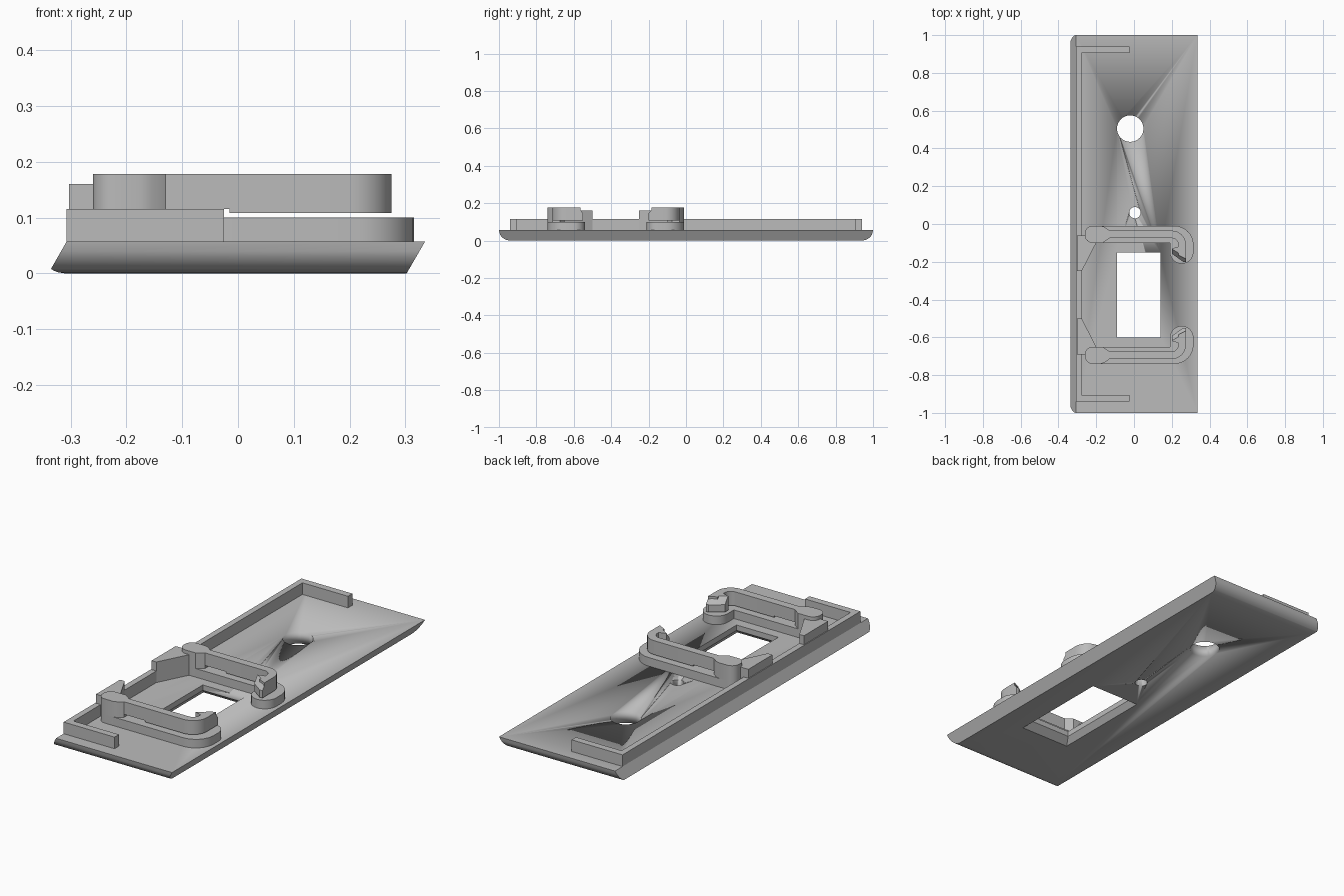
import bpy, bmesh, math

if "Cube" in bpy.data.objects:
    bpy.data.objects.remove(bpy.data.objects["Cube"])

grey = bpy.data.materials.new("plain grey")
grey.diffuse_color = (0.5, 0.5, 0.5, 1)
grey.use_nodes = True
grey.node_tree.nodes["Principled BSDF"].inputs["Base Color"].default_value = grey.diffuse_color


def finish(name, bm, smooth=True):
    bmesh.ops.recalc_face_normals(bm, faces=bm.faces[:])
    me = bpy.data.meshes.new(name)
    bm.to_mesh(me)
    bm.free()
    me.materials.append(grey)
    ob = bpy.data.objects.new(name, me)
    bpy.context.collection.objects.link(ob)
    if smooth:
        bpy.ops.object.select_all(action='DESELECT')
        ob.select_set(True)
        bpy.context.view_layer.objects.active = ob
        bpy.ops.object.shade_smooth_by_angle(angle=math.radians(30))
    return ob


def loft(name, levels):
    """Stack of matching outlines: [(z, [(x, y), ...]), ...]"""
    bm = bmesh.new()
    rings = [[bm.verts.new((x, y, z)) for x, y in pts] for z, pts in levels]
    n = len(rings[0])
    for a, b in zip(rings, rings[1:]):
        for i in range(n):
            j = (i + 1) % n
            bm.faces.new((a[i], a[j], b[j], b[i]))
    bm.faces.new(rings[0][::-1])
    bm.faces.new(rings[-1])
    return finish(name, bm)


def prism(name, pts, z0, z1):
    return loft(name, [(z0, pts), (z1, pts)])


def arc(cx, cy, r, a0, a1, n=8):
    return [(cx + r * math.cos(math.radians(a0 + (a1 - a0) * i / n)),
             cy + r * math.sin(math.radians(a0 + (a1 - a0) * i / n))) for i in range(n + 1)]


def rect(x0, x1, y0, y1):
    return [(x0, y0), (x1, y0), (x1, y1), (x0, y1)]


# Base plate: slanted long sides, rounded ends
T = 0.057
levels = []
for z in [0, 0.002, 0.005, 0.008, 0.014, 0.021, 0.03, 0.04, T]:
    h = 0.94 + 0.06 * math.sqrt(max(0, 1 - (1 - z / T) ** 2))
    if z < 0.008:
        xl = -0.31 - 0.025 * math.sqrt(z / 0.008)
    else:
        xl = -0.335 + 0.028 * (z - 0.008) / (T - 0.008)
    levels.append((z, rect(xl, 0.302 + 0.033 * z / T, -h, h)))
plate = loft("base_plate", levels)

# Openings: two round holes and a window flared towards the underside
win = rect(-0.09, 0.14, -0.60, -0.15)
wide = rect(-0.112, 0.162, -0.637, -0.113)
cutters = [
    prism("large_hole_cutter", arc(-0.02, 0.505, 0.07, 0, 352.5, 47), -0.05, 0.1),
    prism("small_hole_cutter", arc(0.005, 0.06, 0.03, 0, 348.75, 31), -0.05, 0.1),
    loft("window_cutter", [(-0.01, wide), (0, wide), (0.03, win), (0.1, win)]),
]
for c in cutters:
    m = plate.modifiers.new(c.name, 'BOOLEAN')
    m.operation = 'DIFFERENCE'
    m.solver = 'EXACT'
    m.object = c
    bpy.context.view_layer.objects.active = plate
    bpy.ops.object.modifier_apply(modifier=m.name)
    bpy.data.objects.remove(c)

# Raised C-shaped rim along the left edge
prism("rim", [(-0.307, -0.94), (-0.025, -0.94), (-0.025, -0.905), (-0.277, -0.905),
              (-0.277, 0.905), (-0.025, 0.905), (-0.025, 0.94), (-0.307, 0.94)],
      T - 0.003, 0.115)

# Two mirrored spring clips with their foundations and corner wedges
base = (arc(-0.22, -0.05, 0.04, 180, 90) + arc(0.215, -0.11, 0.1, 90, 0)
        + arc(0.2525, -0.148, 0.0625, 0, -180, 14) + [(0.19, -0.10)]
        + arc(-0.22, -0.06, 0.04, 270, 180))
pad = (arc(-0.22, -0.05, 0.04, 180, 90) + [(-0.175, -0.01), (-0.155, -0.016), (-0.13, -0.035),
       (-0.13, -0.075), (-0.165, -0.10)] + arc(-0.22, -0.06, 0.04, 270, 180))
hook = ([(-0.015, -0.035)] + arc(0.2, -0.11, 0.075, 90, 0) + [(0.275, -0.185), (0.235, -0.165)]
        + arc(0.2, -0.11, 0.035, 0, 90) + [(-0.015, -0.075)])
barb_low = [(0.275, -0.12), (0.275, -0.20), (0.26, -0.20), (0.20, -0.157), (0.20, -0.13), (0.235, -0.12)]
barb_top = [(0.275, -0.12), (0.275, -0.172), (0.26, -0.168), (0.20, -0.132), (0.20, -0.13), (0.235, -0.12)]
wedge = [(-0.303, -0.06), (-0.24, -0.06), (-0.20, -0.10), (-0.277, -0.25), (-0.303, -0.25)]

for side in ("back", "front"):
    def place(pts):
        return pts if side == "back" else [(x, -0.75 - y) for x, y in pts]
    prism(side + "_clip_foundation", place(base), T - 0.003, 0.10)
    prism(side + "_clip_post", place(pad), T - 0.003, 0.178)
    prism(side + "_clip_arm", place(rect(-0.135, -0.015, -0.075, -0.035)), 0.115, 0.178)
    prism(side + "_clip_hook", place(hook), 0.108, 0.178)
    loft(side + "_clip_barb", [(0.108, place(barb_low)), (0.145, place(barb_low)), (0.178, place(barb_top))])
    prism(side + "_corner_wedge", place(wedge), T - 0.003, 0.16)
